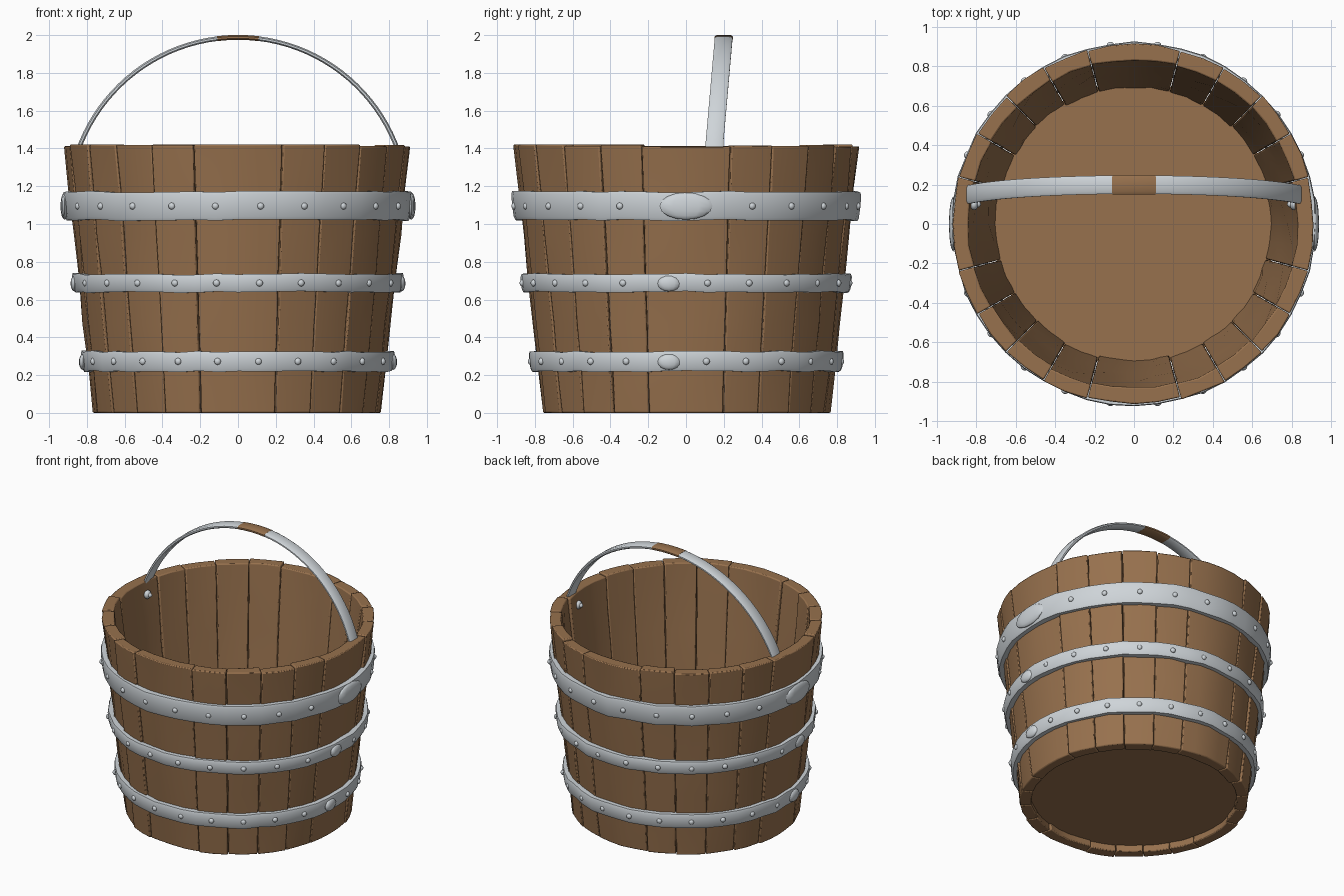
import bpy, bmesh, math, random
from mathutils import Vector, Matrix

if "Cube" in bpy.data.objects:
    bpy.data.objects.remove(bpy.data.objects["Cube"])

random.seed(4)


def material(name, rgb):
    m = bpy.data.materials.new(name)
    m.diffuse_color = (*rgb, 1)
    m.use_nodes = True
    m.node_tree.nodes["Principled BSDF"].inputs["Base Color"].default_value = m.diffuse_color
    return m


WOOD = material("brown wood", (0.31, 0.165, 0.075))
METAL = material("pale steel", (0.62, 0.66, 0.69))


def finish(bm, name, mat, angle=35, bevel=0):
    bmesh.ops.recalc_face_normals(bm, faces=bm.faces)
    me = bpy.data.meshes.new(name)
    bm.to_mesh(me)
    bm.free()
    me.materials.append(mat)
    ob = bpy.data.objects.new(name, me)
    bpy.context.collection.objects.link(ob)
    bpy.ops.object.select_all(action='DESELECT')
    bpy.context.view_layer.objects.active = ob
    ob.select_set(True)
    bpy.ops.object.shade_smooth_by_angle(angle=math.radians(angle))
    if bevel:
        b = ob.modifiers.new("soft edges", 'BEVEL')
        b.width, b.segments, b.limit_method = bevel, 2, 'ANGLE'
        b.angle_limit = math.radians(50)
    return ob


def loft(bm, rings, closed=False):
    """Skin a list of equal point loops, capping the ends unless closed."""
    vs = [[bm.verts.new(p) for p in ring] for ring in rings]
    n = len(vs[0])
    for i in range(len(vs) if closed else len(vs) - 1):
        a, b = vs[i], vs[(i + 1) % len(vs)]
        for j in range(n):
            bm.faces.new((a[j], a[(j + 1) % n], b[(j + 1) % n], b[j]))
    if not closed:
        bm.faces.new(vs[0])
        bm.faces.new(vs[-1])


def polar(r, deg, z):
    t = math.radians(deg)
    return Vector((r * math.cos(t), r * math.sin(t), z))


def wall(z):
    return 0.765 + 0.152 * z / 1.42


# staves: wide ones on the four axes, narrow ones between them
edges = [q + a for q in (0, 90, 180, 270) for a in (-15, 15, 30, 45, 60)]
for i, a0 in enumerate(edges):
    a1 = edges[(i + 1) % len(edges)]
    if a1 < a0:
        a1 += 360
    top = 1.415 + random.uniform(-0.008, 0.008)
    shift = random.uniform(-0.006, 0.006)
    steps = 4 if a1 - a0 > 20 else 2
    angs = [a0 + 0.12 + (a1 - a0 - 0.24) * k / steps for k in range(steps + 1)]
    rings = []
    for k in range(7):
        z = top * k / 6
        r = wall(z) + shift
        jit = [random.uniform(-0.005, 0.005) for _ in angs]
        rings.append([polar(r + j, a, z) for a, j in zip(angs, jit)] +
                     [polar(r - 0.078 - j, a, z) for a, j in zip(angs[::-1], jit)])
    bm = bmesh.new()
    loft(bm, rings)
    finish(bm, f"stave_{i + 1}", WOOD, bevel=0.007)

# floor board, set just above the bottom edge
bm = bmesh.new()
bmesh.ops.create_cone(bm, cap_ends=True, segments=48, radius1=0.715, radius2=0.72,
                      depth=0.06, matrix=Matrix.Translation((0, 0, 0.08)))
finish(bm, "bucket_floor", WOOD)


def dome(bm, pos, radii, spin=0):
    m = (Matrix.Translation(pos) @ Matrix.Rotation(math.radians(spin), 4, 'Z')
         @ Matrix.Diagonal((*radii, 1)))
    bmesh.ops.create_uvsphere(bm, u_segments=12, v_segments=8, radius=1, matrix=m)


# hoops and their rivets
hoops = (("lower", 0.22, 0.325), ("middle", 0.64, 0.735), ("upper", 1.02, 1.17))
for name, z0, z1 in hoops:
    rings = []
    for k in range(48):
        a = k * 7.5
        out = 0.035 + random.uniform(-0.004, 0.004)
        dz = random.uniform(-0.005, 0.005)
        zm = (z0 + z1) / 2
        prof = ((-0.02, z0), (out - 0.006, z0), (out, z0 + 0.015), (out + 0.002, zm),
                (out, z1 - 0.015), (out - 0.006, z1), (-0.02, z1))
        rings.append([polar(wall(z) + d, a, z + dz) for d, z in prof])
    bm = bmesh.new()
    loft(bm, rings, closed=True)
    finish(bm, name + "_hoop", METAL, 40)
    bm = bmesh.new()
    for k in range(24):
        a = 7.5 + 15 * k
        if name == "upper" and abs(math.sin(math.radians(a))) < 0.2:
            continue
        dome(bm, polar(wall(zm) + 0.036, a, zm), (0.014, 0.018, 0.018), a)
    finish(bm, name + "_rivets", METAL, 60)

# flattened lugs where hoops overlap on each side
for side, spin in (("right", 0), ("left", 180)):
    bm = bmesh.new()
    dome(bm, polar(wall(1.1) + 0.035, spin, 1.095), (0.022, 0.14, 0.072), spin)
    for z in (0.27, 0.685):
        dome(bm, Vector((math.copysign(wall(z) + 0.028, 90 - spin), -0.09, z)),
             (0.02, 0.06, 0.042), spin)
    finish(bm, side + "_hoop_lug", METAL, 60)


# bail handle: thin rounded strip on a circular arc, leaning to the back
def handle_ring(t, width, thick):
    rad, cz = 0.898, 1.09
    d = Vector((math.sin(t), 0, math.cos(t)))
    lean = max(0, (rad * math.cos(t) + cz - 1.42) / 0.57)
    c = d * rad + Vector((0, 0.15 + 0.05 * lean, cz))
    sec = ((-1, -0.4), (-0.8, -1), (0.8, -1), (1, -0.4),
           (1, 0.4), (0.7, 1), (-0.7, 1), (-1, 0.4))
    return [c + Vector((0, u * width, 0)) + d * (v * thick) for u, v in sec]


end, grip = 1.30, 0.122
for name, t0, t1, w, th, mat in (("handle_left", -end, -grip, 0.047, 0.012, METAL),
                                 ("handle_right", grip, end, 0.047, 0.012, METAL),
                                 ("handle_grip", -grip, grip, 0.049, 0.013, WOOD)):
    bm = bmesh.new()
    n = 6 if mat == WOOD else 20
    loft(bm, [handle_ring(t0 + (t1 - t0) * k / n, w, th) for k in range(n + 1)])
    finish(bm, name, mat, 50)

# handle bolts on the inner wall
for side in (-1, 1):
    bm = bmesh.new()
    dome(bm, Vector((side * 0.812, 0.1, 1.32)), (0.022, 0.03, 0.03))
    dome(bm, Vector((side * 0.795, 0.1, 1.32)), (0.018, 0.016, 0.016))
    finish(bm, "handle_bolt_" + ("left" if side < 0 else "right"), METAL, 60)
